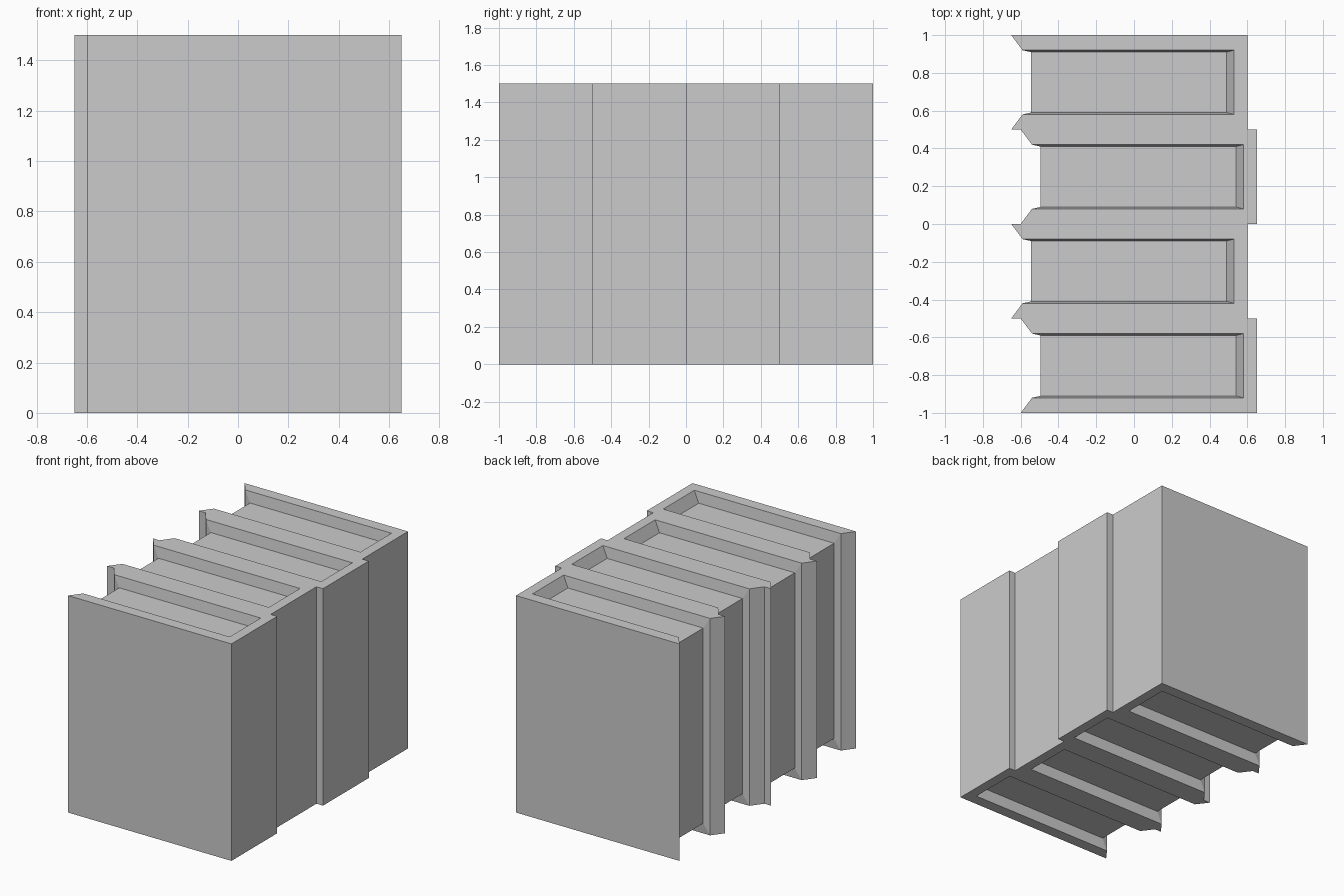
import bpy, bmesh

if "Cube" in bpy.data.objects:
    bpy.data.objects.remove(bpy.data.objects["Cube"])

# Nested boxes of one book: cover edges, inner rim, page block (x0, x1, half y, z0, z1)
LAYERS = [
    (-0.625, 0.625, 0.25, 0.0, 1.5),
    (-0.565, 0.555, 0.17, 0.0, 1.5),
    (-0.52, 0.515, 0.16, 0.075, 1.425),
]
# Corners as (x, y, z) flags; the loop runs around the open page sides
LOOP = [(0, 0, 0), (0, 0, 1), (1, 0, 1), (1, 1, 1),
        (0, 1, 1), (0, 1, 0), (1, 1, 0), (1, 0, 0)]
# Order the loop so neighbours share an edge: front U, then back U
LOOP = [(1, 0, 0), (0, 0, 0), (0, 0, 1), (1, 0, 1),
        (1, 1, 1), (0, 1, 1), (0, 1, 0), (1, 1, 0)]


def make_book(name, x, y):
    bm = bmesh.new()
    rings = []
    for x0, x1, h, z0, z1 in LAYERS:
        rings.append([bm.verts.new(((x0, x1)[a], (-h, h)[b], (z0, z1)[c]))
                      for a, b, c in LOOP])
    # rims and slanted inner walls
    for outer, inner in zip(rings, rings[1:]):
        for i in range(8):
            j = (i + 1) % 8
            bm.faces.new((outer[i], outer[j], inner[j], inner[i]))
    # front cover, back cover, spine
    cover, pages = rings[0], rings[2]
    for ids in ((0, 1, 2, 3), (4, 5, 6, 7), (0, 3, 4, 7)):
        bm.faces.new([cover[i] for i in ids])
    # page faces: bottom, fore edge, top
    for ids in ((0, 1, 6, 7), (1, 2, 5, 6), (2, 3, 4, 5)):
        bm.faces.new([pages[i] for i in ids])
    bmesh.ops.recalc_face_normals(bm, faces=bm.faces)
    mesh = bpy.data.meshes.new(name)
    bm.to_mesh(mesh)
    bm.free()
    obj = bpy.data.objects.new(name, mesh)
    obj.location = (x, y, 0)
    bpy.context.collection.objects.link(obj)


# Row of four books, alternately shifted
for i in range(4):
    make_book(f"book_{i + 1}", 0.025 if i % 2 == 0 else -0.025, -0.75 + 0.5 * i)
